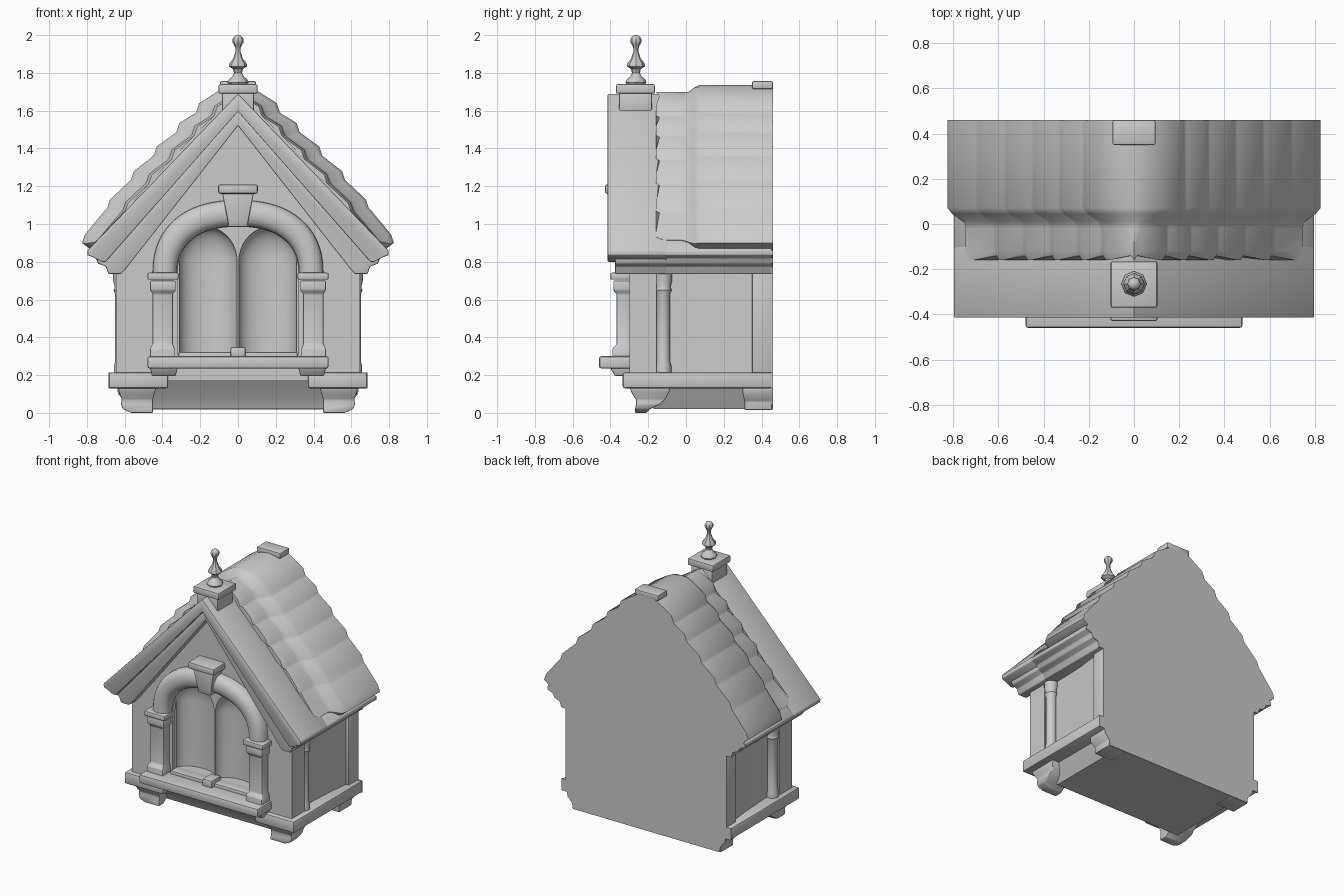
import bpy, bmesh, math

if "Cube" in bpy.data.objects:
    bpy.data.objects.remove(bpy.data.objects["Cube"])

stone = bpy.data.materials.new("grey_stone")
stone.diffuse_color = (0.6, 0.6, 0.6, 1)
stone.use_nodes = True
stone.node_tree.nodes["Principled BSDF"].inputs["Base Color"].default_value = stone.diffuse_color
BACK = 0.455  # parts stop just inside the flat rear panel


def finish(name, bm, bevel=0.0, angle=35):
    bmesh.ops.remove_doubles(bm, verts=bm.verts, dist=1e-5)
    bmesh.ops.recalc_face_normals(bm, faces=bm.faces)
    me = bpy.data.meshes.new(name)
    bm.to_mesh(me)
    bm.free()
    me.materials.append(stone)
    ob = bpy.data.objects.new(name, me)
    bpy.context.collection.objects.link(ob)
    bpy.ops.object.select_all(action='DESELECT')
    bpy.context.view_layer.objects.active = ob
    ob.select_set(True)
    if bevel:
        m = ob.modifiers.new("soft_edge", 'BEVEL')
        m.width, m.segments, m.limit_method = bevel, 2, 'ANGLE'
        bpy.ops.object.modifier_apply(modifier=m.name)
    bpy.ops.object.shade_smooth_by_angle(angle=math.radians(angle))
    return ob


def loft(name, rings, bevel=0.0, angle=35):
    """Skin equal-length rings of 3D points and cap the ends."""
    bm = bmesh.new()
    vs = [[bm.verts.new(p) for p in r] for r in rings]
    n = len(vs[0])
    for a, b in zip(vs, vs[1:]):
        for i in range(n):
            j = (i + 1) % n
            bm.faces.new((a[i], a[j], b[j], b[i]))
    bm.faces.new(vs[0])
    bm.faces.new(vs[-1])
    return finish(name, bm, bevel, angle)


def prism(name, pts, y0, y1, bevel=0.0):
    return loft(name, [[(x, y, z) for x, z in pts] for y in (y0, y1)], bevel)


def box(name, x0, x1, y0, y1, z0, z1, bevel=0.008):
    return prism(name, [(x0, z0), (x1, z0), (x1, z1), (x0, z1)], y0, y1, bevel)


def stack(name, levels, bevel=0.006):
    """Rectangles (x0, x1, y0, y1, z) stacked upwards."""
    return loft(name, [[(a, c, z), (b, c, z), (b, d, z), (a, d, z)]
                       for a, b, c, d, z in levels], bevel)


def lathe(name, prof, cx, cy, n=16):
    return loft(name, [[(cx + r * math.cos(t * math.tau / n), cy + r * math.sin(t * math.tau / n), z)
                        for t in range(n)] for r, z in prof])


def mirrored(half):
    """Right half outline, bottom to apex, closed by its mirror image."""
    return half + [(-x, z) for x, z in reversed(half) if x > 1e-6]


def chevron(outer, inner):
    """Outer path eave to apex, inner path apex to eave."""
    return mirrored(outer) + [(-x, z) for x, z in reversed(inner[1:])] + inner


def arch_point(a, rx, rz, p=2.3):
    """Slightly squared arch."""
    c, s = math.cos(a), math.sin(a)
    return (math.copysign(abs(c) ** (2 / p), c) * rx, 0.735 + max(s, 0) ** (2 / p) * rz)


# Walls: core with shallow side panels, and front wall
side = [(0.595, -0.17), (0.60, 0.0), (0.612, 0.2), (0.63, 0.36), (0.63, BACK)]
loft("wall_core", [[(x, y, z) for x, y in side] + [(-x, y, z) for x, y in reversed(side)]
                   for z in (0.18, 0.80)])
front = prism("front_wall", mirrored([(0.645, 0.17), (0.645, 0.80), (0, 1.60)]), -0.30, -0.155)

# Niche: shallow arch plus two concave domed bays, cut from the front wall
arch = [arch_point(t * math.pi / 24, 0.32, 0.25) for t in range(25)]
cutters = [prism("niche_cutter", [(-0.32, 0.31), (0.32, 0.31)] + arch, -0.5, -0.268)]
for s in (-1, 1):
    rings = [(1, 0.32), (1, 0.80)] + [(math.cos(a * math.pi / 18), 0.80 + 0.18 * math.sin(a * math.pi / 18))
                                      for a in range(1, 9)]
    cutters.append(loft("bay_cutter", [[(s * 0.157 + 0.153 * r * math.cos(t * math.tau / 32),
                                         -0.27 + 0.095 * r * math.sin(t * math.tau / 32), z)
                                        for t in range(32)] for r, z in rings]))
for c in cutters:
    m = front.modifiers.new("cut", 'BOOLEAN')
    m.object, m.solver = c, 'EXACT'
    bpy.context.view_layer.objects.active = front
    bpy.ops.object.modifier_apply(modifier=m.name)
    bpy.data.objects.remove(c)
bpy.ops.object.select_all(action='DESELECT')
front.select_set(True)
bpy.ops.object.shade_smooth_by_angle(angle=math.radians(35))

# Underside, sloping inwards at the front and sides
loft("base", [[(-w, f, z), (w, f, z), (w, BACK, z), (-w, BACK, z)]
              for w, f, z in ((0.52, -0.17, 0.02), (0.56, -0.20, 0.09), (0.62, -0.29, 0.205))])

# Parts mirrored left and right
for s, side in ((-1, "left"), (1, "right")):
    def X(a, b):
        return (s * a, s * b) if s > 0 else (s * b, s * a)
    box(side + "_plinth", *X(0.37, 0.685), -0.335, BACK, 0.13, 0.215, 0.012)
    box(side + "_rear_pier", *X(0.58, 0.65), 0.35, BACK, 0.20, 0.78)
    stack(side + "_front_bracket", [(*X(0.45, 0.565), -0.27, -0.21, 0.0),
                                    (*X(0.45, 0.61), -0.27, -0.19, 0.02),
                                    (*X(0.45, 0.62), -0.265, -0.14, 0.045),
                                    (*X(0.45, 0.615), -0.265, -0.11, 0.07),
                                    (*X(0.44, 0.63), -0.29, -0.09, 0.11),
                                    (*X(0.43, 0.635), -0.30, -0.08, 0.14)])
    stack(side + "_rear_bracket", [(*X(0.45, 0.60), 0.31, BACK, 0.015), (*X(0.45, 0.60), 0.31, BACK, 0.06),
                                   (*X(0.43, 0.63), 0.30, BACK, 0.10), (*X(0.43, 0.635), 0.30, BACK, 0.14)])
    lathe(side + "_side_column", [(0.042, 0.20), (0.042, 0.25), (0.036, 0.27), (0.036, 0.63), (0.044, 0.65),
                                  (0.038, 0.665), (0.046, 0.70), (0.046, 0.75)], s * 0.615, -0.12)
    # Eave strips carrying the gable mouldings along the sides
    prism(side + "_eave", [(s * x, z) for x, z in ((0.60, 0.735), (0.685, 0.735), (0.70, 0.775), (0.74, 0.79),
                                                   (0.752, 0.82), (0.797, 0.835), (0.797, 0.86), (0.70, 0.95),
                                                   (0.60, 0.85))], -0.11, BACK, 0.005)
    # Arch posts with foot, shaft and capital
    stack(side + "_post", [(*X(0.33, 0.455), -0.375, -0.29, 0.195), (*X(0.32, 0.465), -0.40, -0.29, 0.235),
                           (*X(0.335, 0.465), -0.39, -0.29, 0.30), (*X(0.335, 0.465), -0.39, -0.29, 0.34),
                           (*X(0.345, 0.452), -0.368, -0.29, 0.365), (*X(0.345, 0.452), -0.368, -0.29, 0.63),
                           (*X(0.33, 0.465), -0.385, -0.29, 0.65), (*X(0.33, 0.465), -0.385, -0.29, 0.70)])
    box(side + "_capital", *X(0.315, 0.48), -0.40, -0.29, 0.705, 0.742)

# Sill and stop
box("sill", -0.48, 0.48, -0.46, -0.28, 0.235, 0.30, 0.012)
box("inner_sill", -0.315, 0.315, -0.33, -0.25, 0.28, 0.322, 0.005)
box("sill_stop", -0.04, 0.04, -0.36, -0.25, 0.29, 0.35, 0.012)

# Rounded arch moulding
rings = []
for k in range(33):
    ring = []
    for j in range(13):
        b = math.pi * j / 12
        o = -0.065 * math.cos(b)
        x, z = arch_point(math.pi * k / 32, 0.388 + o, 0.322 + o * 1.08)
        ring.append((x, -0.30 - 0.075 * math.sin(b) ** 0.7 if 0 < j < 12 else -0.28, z))
    rings.append(ring)
loft("arch_moulding", rings, angle=50)

# Keystone
stack("keystone", [(-0.05, 0.05, -0.385, -0.27, 0.985), (-0.055, 0.055, -0.39, -0.27, 1.02),
                   (-0.085, 0.085, -0.405, -0.27, 1.17)])
box("keystone_cap", -0.105, 0.105, -0.43, -0.27, 1.16, 1.21, 0.012)

# Gable slab and stepped moulding below it
prism("gable_slab", chevron([(0.72, 0.80), (0.77, 0.825), (0.797, 0.835), (0.797, 0.86), (0, 1.69)],
                            [(0, 1.595), (0.70, 0.80)]), -0.415, -0.10, 0.006)
prism("gable_moulding", chevron([(0.62, 0.735), (0.685, 0.735), (0.70, 0.775), (0.74, 0.79), (0.755, 0.84),
                                 (0, 1.63)], [(0, 1.52), (0.60, 0.755)]), -0.375, -0.10, 0.006)

# Overlapping shingle courses, drawn in towards the front
tips = [(0.825, 0.90), (0.692, 1.085), (0.566, 1.235), (0.445, 1.365), (0.325, 1.49), (0.22, 1.595)]
half = [(0.78, 0.865)]
for i, (x, z) in enumerate(tips):
    half += [(x, z), (x - 0.015, z + 0.045)]
    if i < 5:
        nx, nz = tips[i + 1]
        half.append((nx + 0.012, nz - 0.012))
half += [(0.11, 1.70), (0.06, 1.725), (0, 1.735)]
sections = []
for y, off in ((BACK, 0), (0.07, 0), (0.045, 0.02), (0.01, 0.07), (-0.02, 0.08), (-0.12, 0.08), (-0.16, 0.095)):
    ring = []
    for k, (x, z) in enumerate(half):
        x2 = max(x - off, 0)
        if k:
            z = max(min(z - off * 0.2, 1.735 - off * 0.6), 1.69 - 1.05 * x2 + 0.008)
        # front rim follows each course
        ring.append((x2, y + (0.02 if off > 0.09 and k % 3 == 0 else 0), z))
    left = [(-x, q, z) for x, q, z in reversed(ring[:-1])]
    sections.append(ring + left + [(-0.66 + off, y, 0.865), (0, y, 1.56), (0.66 - off, y, 0.865)])
loft("shingle_roof", sections, angle=45)
box("ridge_cap", -0.095, 0.095, 0.35, 0.46, 1.715, 1.757)

# Flat rear panel following the whole outline
prism("rear_panel", mirrored([(0.59, 0.018), (0.60, 0.06), (0.635, 0.10), (0.64, 0.13), (0.685, 0.13),
                              (0.685, 0.215), (0.65, 0.215), (0.65, 0.735), (0.685, 0.735), (0.70, 0.775),
                              (0.74, 0.79), (0.755, 0.82), (0.797, 0.835), (0.797, 0.86)] + half), 0.45, 0.46)

# Finial on its pedestal
box("finial_pedestal", -0.085, 0.085, -0.355, -0.18, 1.585, 1.70)
box("finial_cap", -0.103, 0.103, -0.37, -0.165, 1.69, 1.74, 0.008)
ball = [(0.03 * math.sin(a * math.pi / 8), 1.97 - 0.03 * math.cos(a * math.pi / 8)) for a in range(2, 8)]
lathe("finial", [(0.045, 1.735), (0.056, 1.75), (0.05, 1.765), (0.03, 1.78), (0.021, 1.80), (0.026, 1.82),
                 (0.048, 1.835), (0.046, 1.85), (0.026, 1.875), (0.014, 1.91), (0.013, 1.93)]
      + ball + [(0.002, 2.0)], 0, -0.265, 8)
